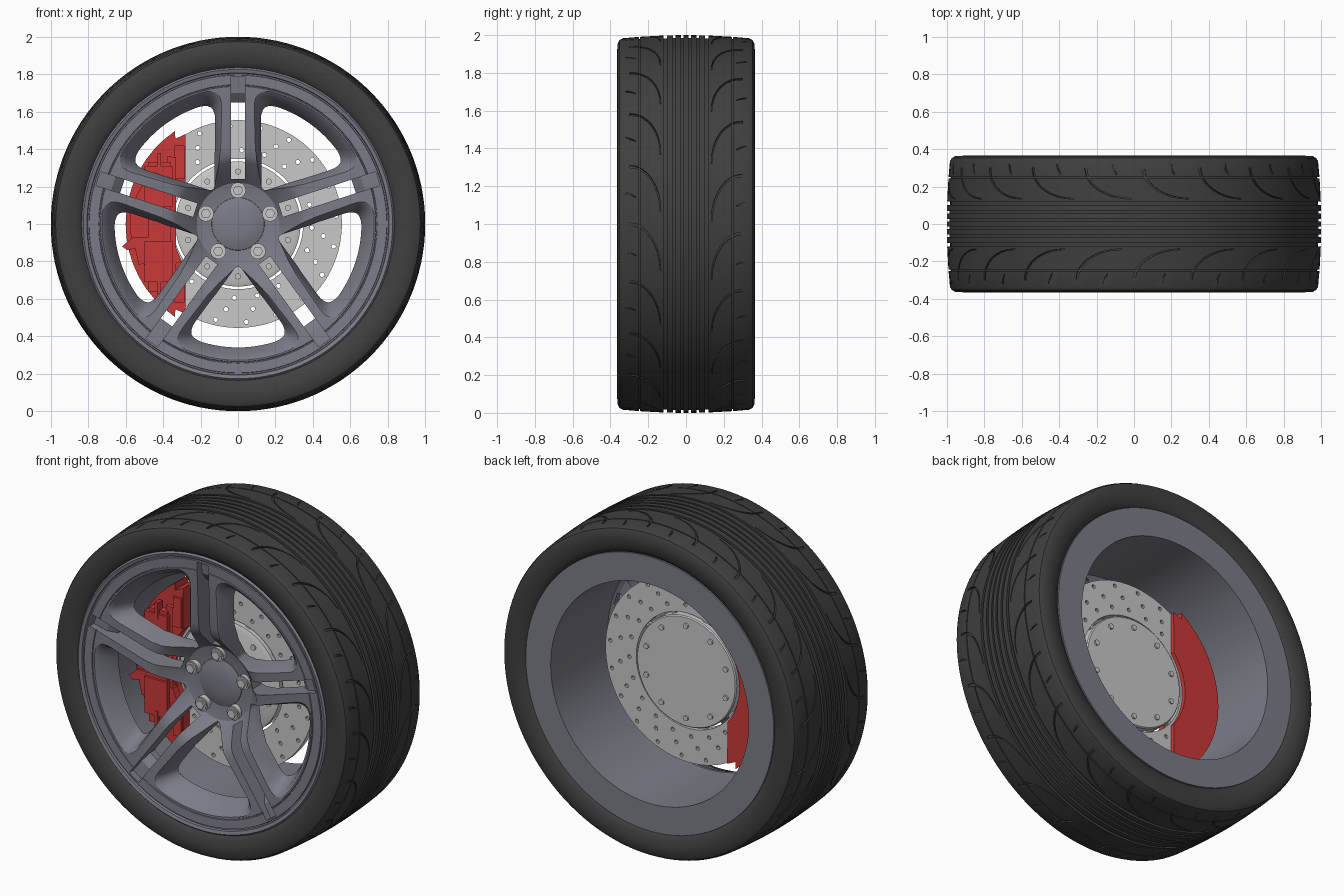
import bpy, bmesh
from math import sin, cos, tan, pi, radians, atan2, hypot, sqrt
from mathutils import Vector

if "Cube" in bpy.data.objects:
    bpy.data.objects.remove(bpy.data.objects["Cube"])

SPOKES = 5
STEP = 2 * pi / SPOKES


def material(name, r, g, b):
    m = bpy.data.materials.new(name)
    m.use_nodes = True
    m.diffuse_color = (r, g, b, 1)
    m.node_tree.nodes["Principled BSDF"].inputs["Base Color"].default_value = (r, g, b, 1)
    return m


RUBBER = material("dark rubber", 0.05, 0.05, 0.05)
ALLOY = material("blue grey alloy", 0.2, 0.2, 0.245)
STEEL = material("light steel", 0.58, 0.58, 0.58)
RED = material("red paint", 0.6, 0.04, 0.04)


def polar(r, t, y):
    """Point around the axle; t = 0 is up, growing towards +x."""
    return Vector((r * sin(t), y, 1 + r * cos(t)))


def loft(bm, rings, wrap=False):
    """Join closed rings of points; cap the ends unless wrapped round."""
    rows = [[bm.verts.new(p) for p in ring] for ring in rings]
    n = len(rows[0])
    for i in range(len(rows) if wrap else len(rows) - 1):
        a, b = rows[i], rows[(i + 1) % len(rows)]
        for j in range(n):
            bm.faces.new((a[j], a[(j + 1) % n], b[(j + 1) % n], b[j]))
    if not wrap:
        bm.faces.new(rows[0])
        bm.faces.new(rows[-1])


def finish(name, bm, mat, angle=30):
    bmesh.ops.remove_doubles(bm, verts=bm.verts, dist=1e-5)
    loose = [e for e in bm.edges if not e.link_faces]
    bmesh.ops.delete(bm, geom=loose, context="EDGES")
    bmesh.ops.recalc_face_normals(bm, faces=bm.faces)
    me = bpy.data.meshes.new(name)
    bm.to_mesh(me)
    bm.free()
    me.materials.append(mat)
    ob = bpy.data.objects.new(name, me)
    bpy.context.collection.objects.link(ob)
    smooth(ob, angle)
    return ob


def smooth(ob, angle=30):
    bpy.ops.object.select_all(action="DESELECT")
    ob.select_set(True)
    bpy.context.view_layer.objects.active = ob
    bpy.ops.object.shade_smooth_by_angle(angle=radians(angle))


def lathe(name, profile, mat, n=96):
    bm = bmesh.new()
    loft(bm, [[polar(r, 2 * pi * i / n, y) for r, y in profile] for i in range(n)], True)
    return finish(name, bm, mat)


def prism(bm, pts, y0, y1):
    """Extrude an (x, z) outline, z measured from the axle, along y."""
    loft(bm, [[Vector((x, y, 1 + z)) for x, z in pts] for y in (y0, y1)])


def disc_pts(r, t, radius, n):
    c = polar(r, t, 0)
    return [(c.x + radius * cos(2 * pi * i / n), c.z - 1 + radius * sin(2 * pi * i / n))
            for i in range(n)]


def rect(x0, x1, z0, z1):
    return [(x0, z0), (x1, z0), (x1, z1), (x0, z1)]


def cut(ob, cutter):
    mod = ob.modifiers.new("cut", "BOOLEAN")
    mod.operation, mod.solver, mod.object = "DIFFERENCE", "EXACT", cutter
    bpy.context.view_layer.objects.active = ob
    bpy.ops.object.modifier_apply(modifier=mod.name)
    bpy.data.objects.remove(cutter)
    smooth(ob)


# Tyre: lathed crown with grooves round it
def crown(y):
    return 1 - 0.15 * y * y


half = []
for c, w, depth in ((0.02, 0.006, 0.014), (0.062, 0.007, 0.014), (0.11, 0.009, 0.016), (0.247, 0.003, 0.012)):
    for y, d in ((c - w, 0), (c - w, depth), (c + w, depth), (c + w, 0)):
        half.append((crown(y) - d, y))
half += [(crown(0.335), 0.335), (0.974, 0.352), (0.955, 0.362), (0.91, 0.365),
         (0.865, 0.357), (0.835, 0.342), (0.82, 0.32)]
tyre = lathe("tyre", [(r, -y) for r, y in reversed(half)] + half, RUBBER, 120)


# Tread slashes: curved long ones with short shoulder slits between
def slash(bm, path, side, width):
    rings = []
    for i, (t, y) in enumerate(path):
        a, b = path[max(i - 1, 0)], path[min(i + 1, len(path) - 1)]
        d = Vector((b[0] - a[0], b[1] - a[1])).normalized()
        w = width * (0.25 + 0.75 * i / (len(path) - 1))
        rings.append([polar(r, t - s * d.y * w, side * (y + s * d.x * w))
                      for r, s in ((0.979, -1), (0.979, 1), (1.04, 1), (1.04, -1))])
    loft(bm, rings)


bm = bmesh.new()
for side in (-1, 1):
    for k in range(20):
        t0 = k * pi / 10 + (0.05 if side > 0 else 0)
        q = [i * pi / 16 for i in range(9)]
        slash(bm, [(t0 + 0.25 * (1 - sin(a)), 0.135 + 0.165 * (1 - cos(a))) for a in q], side, 0.007)
        slash(bm, [(t0 + 0.17, 0.265), (t0 + 0.157, 0.29), (t0 + 0.15, 0.32)], side, 0.006)
cut(tyre, finish("tread_cutter", bm, RUBBER))

# Wheel: barrel and dished face in one turned body
wheel = lathe("wheel", [
    (0, -0.165), (0.15, -0.165), (0.22, -0.18), (0.33, -0.295), (0.36, -0.315), (0.41, -0.325),
    (0.735, -0.338), (0.737, -0.333), (0.742, -0.333), (0.744, -0.338), (0.795, -0.34),
    (0.797, -0.332), (0.804, -0.332), (0.807, -0.346), (0.826, -0.352), (0.835, -0.342),
    (0.835, -0.325), (0.815, -0.31), (0.815, 0.31), (0.832, 0.325), (0.832, 0.348),
    (0.665, 0.348), (0.665, -0.2), (0.64, -0.215), (0.42, -0.21), (0.32, -0.17), (0.22, -0.1), (0, -0.1)],
    ALLOY, 120)


def bend(a, b, c, n=6):
    """Points of a rounded corner from a to c round b."""
    return [a.lerp(b, i / n).lerp(b.lerp(c, i / n), i / n) for i in range(n + 1)]


def window(d, radius):
    """Rounded opening between two spokes of half width d."""
    a = STEP / 2

    def edge(t, s):
        return Vector((t * cos(a) + d * sin(a), s * (t * sin(a) - d * cos(a))))

    def rim(p):
        return Vector((radius * cos(p), radius * sin(p)))

    tip, corner = d / tan(a), sqrt(radius ** 2 - d ** 2)
    c = edge(corner, 1)
    phi = atan2(c.y, c.x)
    sweep = phi - 0.09 / radius
    left = bend(edge(corner - 0.1, 1), c, rim(sweep))
    right = [Vector((p.x, -p.y)) for p in reversed(left)]
    arc = [rim(sweep * (1 - i / 6)) for i in range(1, 12)]
    return bend(edge(tip + 0.04, -1), edge(tip, 1), edge(tip + 0.04, 1)) + left + arc + right


bm = bmesh.new()
for k in range(SPOKES):
    mid = (k + 0.5) * STEP
    loft(bm, [[polar(p.length, mid + atan2(p.y, p.x), y) for p in window(d, radius)]
              for y, d, radius in ((-0.45, 0.082, 0.73), (-0.34, 0.082, 0.73), (-0.318, 0.098, 0.705),
                                   (-0.2, 0.125, 0.658), (-0.05, 0.125, 0.658))])
    # Slot splitting each spoke, with a shallow pocket at its outer end
    steps = ((0.24, -0.45), (0.785, -0.45), (0.785, -0.3), (0.7, -0.29), (0.65, -0.25), (0.65, -0.05), (0.24, -0.05))
    loft(bm, [[polar(hypot(r, s), k * STEP + atan2(s, r), y) for r, y in steps] for s in (-0.038, 0.038)])
cut(wheel, finish("opening_cutter", bm, ALLOY))

# Centre cap and wheel bolts
lathe("centre_cap", [(0, -0.188), (0.06, -0.186), (0.11, -0.179), (0.14, -0.168), (0.148, -0.15), (0, -0.15)], ALLOY, 48)
bm = bmesh.new()
for k in range(SPOKES):
    for radius, y, n in ((0.042, -0.2, 20), (0.035, -0.207, 20), (0.027, -0.218, 6)):
        prism(bm, disc_pts(0.18, k * STEP, radius, n), y, -0.14)
finish("wheel_bolts", bm, STEEL)

# Brake disc: drilled ring, bell, bolts and drive pins
ring = lathe("brake_disc", [(0.348, -0.065), (0.555, -0.065), (0.555, -0.02), (0.348, -0.02)], STEEL)
bm = bmesh.new()
for k in range(20):
    for i, r in enumerate((0.395, 0.46, 0.525)):
        prism(bm, disc_pts(r, k * pi / 10 + i * 0.09 + 0.05, 0.012, 10), -0.1, 0.03)
cut(ring, finish("drill_cutter", bm, STEEL))
lathe("disc_bell", [(0, -0.085), (0.31, -0.085), (0.334, -0.075), (0.334, -0.01), (0.328, -0.003), (0, -0.003)], STEEL)
lathe("hub", [(0, -0.12), (0.19, -0.12), (0.19, -0.07), (0, -0.07)], STEEL, 48)
bm = bmesh.new()
for k in range(10):
    prism(bm, disc_pts(0.28, k * pi / 5, 0.016, 12), -0.095, 0.007)
    prism(bm, disc_pts(0.341, (k + 0.5) * pi / 5, 0.014, 8), -0.055, -0.03)
finish("bell_bolts", bm, STEEL)

# Brake caliper: segment body notched round the bell
outer = [(-0.6 * cos(a), 0.6 * sin(a)) for a in (radians(-56 + 7 * i) for i in range(17))]
notch = [(-0.362 * cos(a), 0.362 * sin(a)) for a in (radians(39 - 6.5 * i) for i in range(13))]
body = outer + [(-0.335, 0.455), (-0.28, 0.48)] + notch + [(-0.28, -0.48), (-0.335, -0.455)]
bm = bmesh.new()
prism(bm, body, -0.125, 0.005)
finish("caliper_body", bm, RED)

# Caliper face: stepped housings, pins and a side bracket
bm = bmesh.new()
prism(bm, [(x * 0.93 - 0.02, z * 0.72) for x, z in outer] + [(-0.38, 0.36), (-0.38, -0.36)], -0.15, -0.11)
prism(bm, rect(-0.48, -0.36, -0.36, 0.33), -0.168, -0.12)
for z in (-0.2, 0.2):
    prism(bm, rect(-0.5, -0.35, z - 0.11, z + 0.11), -0.182, -0.13)
for z in (-0.33, 0.33):
    prism(bm, rect(-0.43, -0.41, z - 0.05, z + 0.05), -0.185, -0.14)
    prism(bm, rect(-0.34, -0.285, z - 0.09, z + 0.09), -0.14, -0.11)
prism(bm, [(-0.56, -0.07), (-0.62, -0.12), (-0.59, -0.14), (-0.55, -0.13), (-0.53, -0.22), (-0.48, -0.2), (-0.48, -0.07)],
      -0.165, -0.06)
prism(bm, [(-0.4, -0.12), (-0.33, -0.13), (-0.3, -0.2), (-0.36, -0.22), (-0.4, -0.2)], -0.155, -0.11)
finish("caliper_face", bm, RED)
